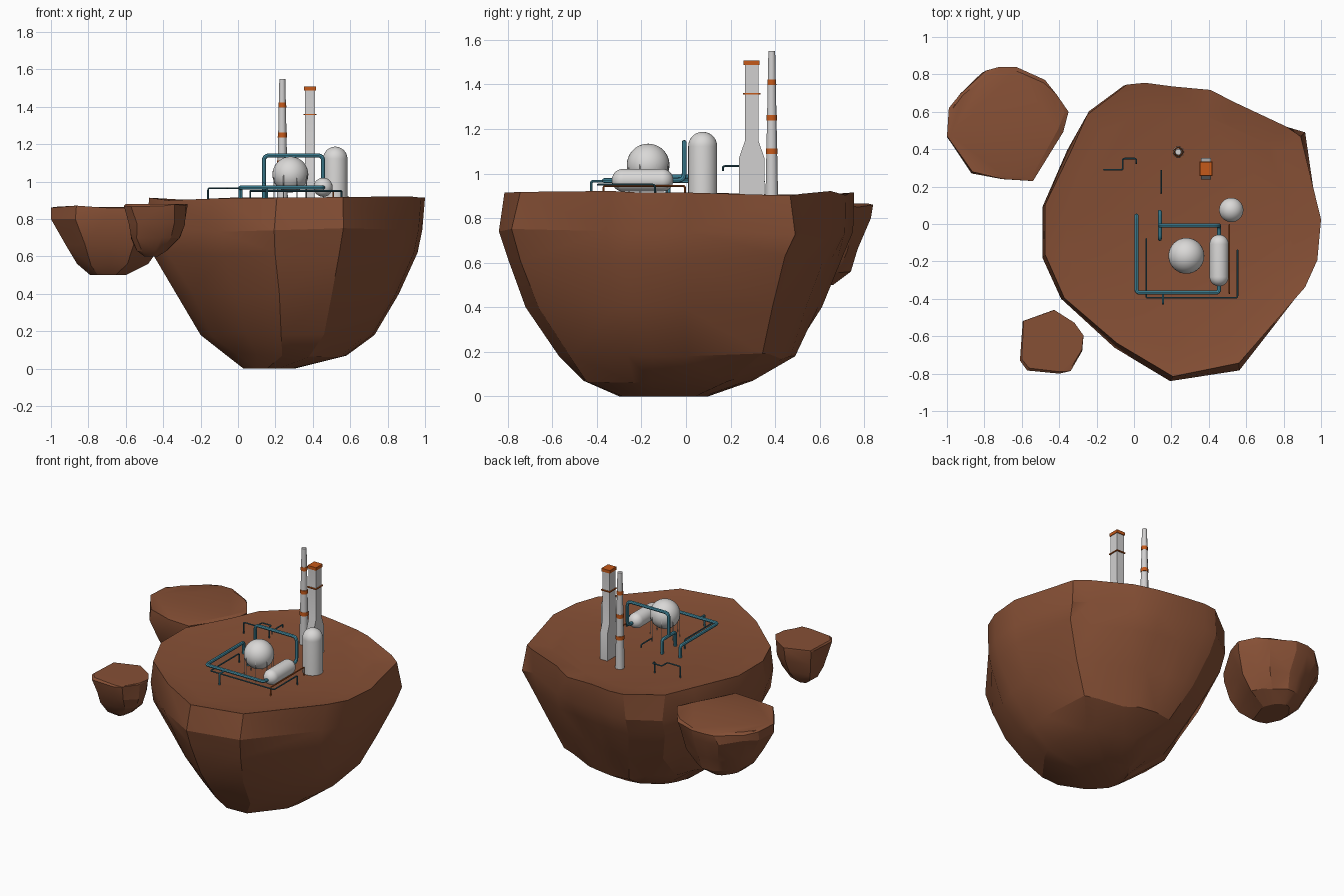
import bpy, bmesh, math, random
from mathutils import Vector

if "Cube" in bpy.data.objects:
    bpy.data.objects.remove(bpy.data.objects["Cube"])
rng = random.Random(4)


def material(name, r, g, b):
    m = bpy.data.materials.new(name)
    m.use_nodes = True
    m.diffuse_color = (r, g, b, 1)
    bsdf = next(n for n in m.node_tree.nodes if n.type == "BSDF_PRINCIPLED")
    bsdf.inputs["Base Color"].default_value = (r, g, b, 1)
    return m


ROCK = material("brown rock", 0.24, 0.08, 0.036)
WHITE = material("tank white", 0.7, 0.69, 0.68)
GREY = material("chimney grey", 0.64, 0.63, 0.63)
ORANGE = material("warning orange", 0.56, 0.1, 0.01)
TEAL = material("pipe teal", 0.07, 0.31, 0.42)
DARK = material("thin pipe teal", 0.03, 0.12, 0.165)
RUST = material("rust pipe", 0.42, 0.085, 0.012)


def smooth(obj, angle):
    bpy.ops.object.select_all(action="DESELECT")
    obj.select_set(True)
    bpy.context.view_layer.objects.active = obj
    bpy.ops.object.shade_smooth_by_angle(angle=math.radians(angle))


def finish(name, bm, mat, angle=30):
    bmesh.ops.recalc_face_normals(bm, faces=bm.faces[:])
    mesh = bpy.data.meshes.new(name)
    bm.to_mesh(mesh)
    bm.free()
    mesh.materials.append(mat)
    obj = bpy.data.objects.new(name, mesh)
    bpy.context.collection.objects.link(obj)
    smooth(obj, angle)
    return obj


def loft(name, outlines, levels, mat, jitter=0.0):
    """Fit outlines into (z, x0, x1, y0, y1) boxes and skin them; the last outline repeats."""
    bm, rings = bmesh.new(), []
    for i, (z, x0, x1, y0, y1) in enumerate(levels):
        outline = outlines[min(i, len(outlines) - 1)]
        xs, ys = zip(*outline)
        amount = jitter if 0 < i < len(levels) - 1 else 0
        ring = []
        for x, y in outline:
            u = (x - min(xs)) / (max(xs) - min(xs))
            v = (y - min(ys)) / (max(ys) - min(ys))
            wob = Vector([rng.uniform(-amount, amount) for _ in range(3)])
            # keep the extreme points so that the size holds
            if min(u, v) < 0.02 or max(u, v) > 0.98:
                wob *= 0
            ring.append(bm.verts.new(Vector((x0 + u * (x1 - x0), y0 + v * (y1 - y0), z)) + wob))
        rings.append(ring)
    n = len(outlines[0])
    for a, b in zip(rings, rings[1:]):
        for i in range(n):
            bm.faces.new((a[i], a[(i + 1) % n], b[(i + 1) % n], b[i]))
    bm.faces.new(rings[0])
    bm.faces.new(rings[-1])
    if jitter:
        bmesh.ops.triangulate(bm, faces=[f for f in bm.faces if len(f.verts) == 4])
    return finish(name, bm, mat, 24)


def lathe(name, profile, loc, mat, sides=32):
    """Turn (radius, z) points around the z axis."""
    bm = bmesh.new()
    vs = [bm.verts.new((r, 0, z)) for r, z in profile]
    es = [bm.edges.new(p) for p in zip(vs, vs[1:])]
    bmesh.ops.spin(bm, geom=vs + es, cent=(0, 0, 0), axis=(0, 0, 1),
                   angle=math.tau, steps=sides)
    bmesh.ops.remove_doubles(bm, verts=bm.verts[:], dist=0.0002)
    obj = finish(name, bm, mat, 40)
    obj.location = loc
    return obj


def arc(r, z, start, end, steps=10):
    angles = [math.radians(start + (end - start) * i / steps) for i in range(steps + 1)]
    return [(max(0, r * math.cos(a)), z + r * math.sin(a)) for a in angles]


def pipe(name, points, radius, mat, bend=0.02):
    """Round pipe through the points, with rounded bends."""
    pts = [Vector(p) for p in points]
    path = [pts[0]]
    for a, b, c in zip(pts, pts[1:], pts[2:]):
        p = b + (a - b).normalized() * min(bend, (a - b).length * 0.45)
        q = b + (c - b).normalized() * min(bend, (c - b).length * 0.45)
        for i in range(5):
            t = i / 4
            path.append(p.lerp(b, t).lerp(b.lerp(q, t), t))
    path.append(pts[-1])
    curve = bpy.data.curves.new(name, "CURVE")
    curve.dimensions = "3D"
    curve.bevel_depth, curve.bevel_resolution = radius, 2
    curve.use_fill_caps = True
    spline = curve.splines.new("POLY")
    spline.points.add(len(path) - 1)
    for sp, co in zip(spline.points, path):
        sp.co = (*co, 1)
    curve.materials.append(mat)
    obj = bpy.data.objects.new(name, curve)
    bpy.context.collection.objects.link(obj)
    bpy.ops.object.select_all(action="DESELECT")
    obj.select_set(True)
    bpy.context.view_layer.objects.active = obj
    bpy.ops.object.convert(target="MESH")
    smooth(bpy.context.view_layer.objects.active, 40)


# Main rock: dished top, wide rim, leaner underside at the back
back = [(-.05, .75), (.05, .76), (.2, .74), (.4, .71), (.55, .66)]
front = [(1, .02), (.98, -.2), (.92, -.36), (.56, -.77), (.2, -.83), (-.1, -.64), (-.4, -.4),
         (-.49, -.17), (-.49, .1)]
side = [(-.36, .4), (-.25, .6)]
rim = back + [(.81, .53), (.9, .47)] + front + side
body = back + [(.82, .54), (.92, .5)] + front + side
under = [(-.13, .6), (0, .71)] + back[2:] + [(.82, .55), (.93, .51)] + front + [(-.42, .18), (-.31, .4)]
loft("main_rock", [rim, rim, body, body, body, under], [
    (.888, -.36, .86, -.67, .62), (.914, -.475, 1, -.815, .755), (.74, -.49, .985, -.84, .75),
    (.62, -.46, .96, -.8, .7), (.4, -.33, .86, -.72, .61), (.18, -.2, .73, -.57, .49),
    (.07, -.06, .58, -.46, .3), (0, .03, .3, -.3, .1)], ROCK, .014)

# Small floating rocks
large_outline = [(-.99, .62), (-.93, .7), (-.8, .81), (-.72, .84), (-.63, .84), (-.47, .77),
                 (-.41, .7), (-.35, .6), (-.39, .5), (-.54, .23), (-.7, .24), (-.86, .28), (-1, .47)]
loft("large_side_rock", [large_outline], [
    (.865, -.98, -.37, .25, .82), (.86, -1, -.35, .23, .84), (.8, -1, -.36, .23, .83),
    (.66, -.92, -.41, .27, .77), (.56, -.86, -.48, .32, .74), (.5, -.79, -.6, .38, .66)], ROCK, .012)

small_outline = [(-.6, -.52), (-.43, -.46), (-.32, -.53), (-.27, -.6), (-.28, -.68),
                 (-.34, -.78), (-.4, -.8), (-.57, -.78), (-.61, -.73)]
loft("small_side_rock", [small_outline], [
    (.88, -.6, -.27, -.79, -.46), (.87, -.61, -.27, -.8, -.46), (.78, -.585, -.285, -.78, -.48),
    (.7, -.57, -.31, -.74, -.51), (.63, -.54, -.38, -.7, -.55), (.6, -.5, -.43, -.66, -.59)], ROCK, .01)

# Storage tanks
GROUND = .88
lathe("sphere_tank", arc(.096, 0, -90, 90, 18), (.28, -.17, 1.038), WHITE)
for i in range(8):
    a = math.tau * (i + .5) / 8
    x, y = .28 + .094 * math.cos(a), -.17 + .094 * math.sin(a)
    pipe("sphere_tank_leg", [(x, y, GROUND), (x, y, 1.04)], .0022, GREY)
lathe("tall_tank", [(0, GROUND), (.065, GROUND)] + arc(.065, 1.122, 0, 90), (.52, .075, 0), WHITE)
capsule = lathe("lying_tank", arc(.051, -.087, -90, 0) + arc(.051, .087, 0, 90), (.455, -.195, .97), WHITE)
capsule.rotation_euler.x = math.pi / 2

# Round chimney with painted bands
BASE, TOP = .03, .016


def stack_radius(z):
    return BASE + (TOP - BASE) * (z - GROUND) / (1.55 - GROUND)


lathe("round_chimney", [(0, GROUND), (BASE, GROUND), (TOP, 1.55), (0, 1.55)], (.237, .385, 0), GREY, 10)
for z in (1.1, 1.25, 1.41):
    lo, hi = z - .013, z + .013
    lathe("round_chimney_band", [(0, lo), (stack_radius(lo) + .002, lo),
          (stack_radius(hi) + .002, hi), (0, hi)], (.237, .385, 0), ORANGE, 10)


# Square chimney, flared at the foot
def square(name, levels, mat):
    cx, cy = .385, .295
    loft(name, [[(-1, -1), (1, -1), (1, 1), (-1, 1)]],
         [(z, cx - w, cx + w, cy - d, cy + d) for z, w, d in levels], mat)


square("square_chimney", [(GROUND, .028, .057), (1.07, .028, .057), (1.145, .028, .031),
                          (1.49, .028, .031)], GREY)
square("square_chimney_band", [(1.355, .034, .039), (1.362, .034, .039)], ORANGE)
square("square_chimney_cap", [(1.487, .032, .036), (1.508, .032, .036)], ORANGE)

# Thick teal pipes
pipe("arch_pipe", [(.455, -.07, .97), (.455, -.008, .97), (.455, -.008, 1.14),
                   (.138, -.008, 1.14), (.138, -.008, .985)], .011, TEAL, .03)
pipe("arch_foot", [(.138, .065, GROUND), (.138, .065, .985), (.138, -.08, .985),
                   (.138, -.08, GROUND)], .011, TEAL)
pipe("loop_pipe", [(.013, .045, GROUND), (.013, .045, .968), (.013, -.367, .968),
                   (.455, -.367, .968), (.455, -.31, .968)], .011, TEAL)
pipe("loop_branch", [(.155, -.36, .965), (.155, -.425, .965), (.155, -.425, GROUND)], .006, TEAL, .01)


# Thin pipes, turned down at both ends
def thin_pipe(name, z, points, mat, foot=GROUND):
    level = [(x, y, z) for x, y in points]
    pipe(name, [(*points[0], foot)] + level + [(*points[-1], foot)], .0045, mat, .01)


thin_pipe("front_thin_pipe", .95, [(.065, -.08), (.065, -.395), (.553, -.395), (.553, -.14)], DARK)
thin_pipe("rust_pipe", .945, [(.51, -.005), (.51, -.37)], RUST)
thin_pipe("zigzag_thin_pipe", .965, [(-.16, .29), (-.06, .29), (-.06, .35), (.012, .35), (.012, .325)], DARK)
thin_pipe("back_thin_pipe", 1.033, [(.145, .165), (.145, .285)], DARK, 1.012)
